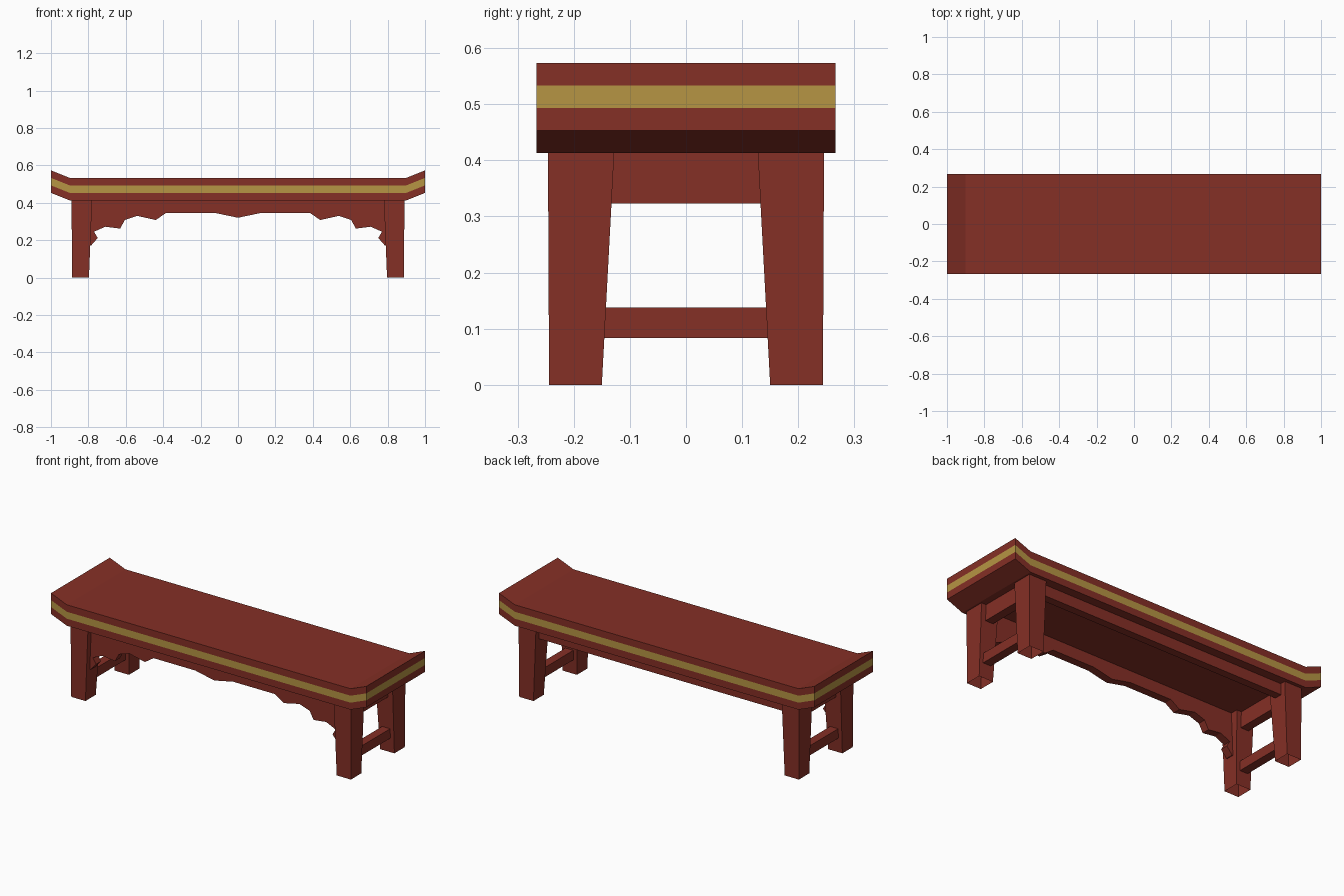
import bpy
import bmesh

cube = bpy.data.objects.get("Cube")
if cube:
    bpy.data.objects.remove(cube, do_unlink=True)


def material(name, colour):
    mat = bpy.data.materials.new(name)
    mat.use_nodes = True
    mat.diffuse_color = colour
    bsdf = next(n for n in mat.node_tree.nodes if n.type == 'BSDF_PRINCIPLED')
    bsdf.inputs["Base Color"].default_value = colour
    bsdf.inputs["Roughness"].default_value = 0.8
    return mat


RED = material("dark red lacquer", (0.235, 0.029, 0.019, 1))
GOLD = material("dull gold", (0.47, 0.30, 0.056, 1))


def finish(name, bm, mats=(RED,), mirror=(False, False)):
    bmesh.ops.recalc_face_normals(bm, faces=bm.faces)
    mesh = bpy.data.meshes.new(name)
    bm.to_mesh(mesh)
    bm.free()
    for mat in mats:
        mesh.materials.append(mat)
    obj = bpy.data.objects.new(name, mesh)
    bpy.context.collection.objects.link(obj)
    if any(mirror):
        mod = obj.modifiers.new("mirror", 'MIRROR')
        mod.use_axis = (mirror[0], mirror[1], False)
        mod.use_mirror_merge = False
    return obj


def box(name, x, y, z, mirror=(False, False)):
    bm = bmesh.new()
    bmesh.ops.create_cube(bm, size=1)
    for v in bm.verts:
        v.co = [lo if c < 0 else hi for c, (lo, hi) in zip(v.co, (x, y, z))]
    return finish(name, bm, mirror=mirror)


# Table top: three bands, ends swept upward, the middle band gold
TOP_Z, BAND, HALF_Y = 0.413, 0.04, 0.266
bm = bmesh.new()
rings = []
for x, lift in ((-1, BAND), (-0.9, 0), (0.9, 0), (1, BAND)):
    front = [bm.verts.new((x, -HALF_Y, TOP_Z + lift + i * BAND)) for i in range(4)]
    back = [bm.verts.new((x, HALF_Y, TOP_Z + lift + i * BAND)) for i in range(4)]
    rings.append(front + back[::-1])
for a, b in zip(rings, rings[1:]):
    for i in range(8):
        j = (i + 1) % 8
        face = bm.faces.new((a[i], a[j], b[j], b[i]))
        face.material_index = int(i in (1, 5))
for ring in (rings[0], rings[-1]):
    for i in range(3):
        face = bm.faces.new((ring[i], ring[i + 1], ring[6 - i], ring[7 - i]))
        face.material_index = int(i == 1)
finish("table_top", bm, (RED, GOLD))

# Four tapered legs, hollow at the foot
bm = bmesh.new()
foot, head = [
    [bm.verts.new(p) for p in ((x0, y0, z), (x1, y0, z), (x1, y1, z), (x0, y1, z))]
    for x0, x1, y0, y1, z in ((0.797, 0.887, -0.244, -0.15, 0),
                              (0.78, 0.89, -0.246, -0.128, TOP_Z))]
for i in range(4):
    j = (i + 1) % 4
    bm.faces.new((foot[i], foot[j], head[j], head[i]))
bm.faces.new(head)
finish("legs", bm, mirror=(True, True))

# Carved front apron: half outline mirrored, then extruded in depth
half = [(0.12, 0.345), (0.385, 0.345), (0.44, 0.308), (0.54, 0.33),
        (0.605, 0.308), (0.63, 0.262), (0.71, 0.272), (0.77, 0.245),
        (0.75, 0.212), (0.785, 0.172), (0.82, 0.172), (0.82, TOP_Z)]
outline = [(-x, z) for x, z in reversed(half)] + [(0, 0.32)] + half
bm = bmesh.new()
panel = bm.faces.new([bm.verts.new((x, -0.215, z)) for x, z in outline])
extruded = bmesh.ops.extrude_face_region(bm, geom=[panel], use_keep_orig=True)
for v in extruded["geom"]:
    if isinstance(v, bmesh.types.BMVert):
        v.co.y += 0.045
finish("front_apron", bm)

# Straight rails
box("back_rail", (-0.82, 0.82), (0.17, 0.215), (0.35, TOP_Z))
box("side_upper_rails", (0.81, 0.86), (-0.18, 0.18), (0.323, TOP_Z), (True, False))
box("side_lower_rails", (0.815, 0.865), (-0.18, 0.18), (0.083, 0.138), (True, False))
